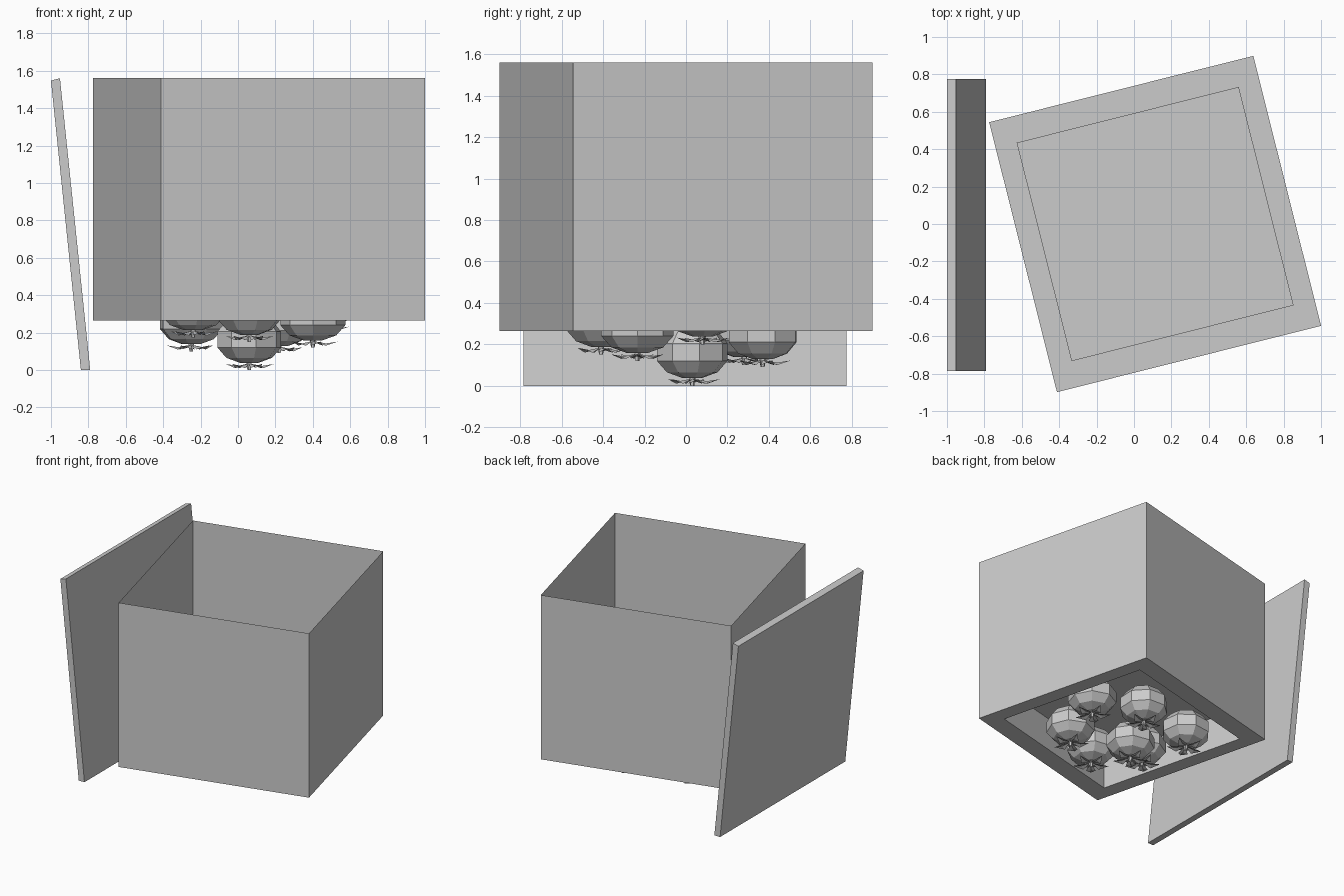
import bpy, bmesh, math
from mathutils import Matrix, Vector

if "Cube" in bpy.data.objects:
    bpy.data.objects.remove(bpy.data.objects["Cube"])


def finish(bm, name, matrix=None, recalc=True):
    if recalc:
        bmesh.ops.recalc_face_normals(bm, faces=bm.faces)
    me = bpy.data.meshes.new(name)
    bm.to_mesh(me)
    bm.free()
    ob = bpy.data.objects.new(name, me)
    bpy.context.collection.objects.link(ob)
    if matrix:
        ob.matrix_world = matrix
    return ob


def bridge(bm, a, b):
    n = len(a)
    for i in range(n):
        j = (i + 1) % n
        bm.faces.new((a[i], a[j], b[j], b[i]))


# upturned crate: outer walls, lower rim, recessed tray
bm = bmesh.new()
rings = []
for hx, hy, z in ((.728, .744, 1.56), (.728, .744, .265),
                  (.612, .602, .265), (.612, .602, .52)):
    rings.append([bm.verts.new((sx * hx, sy * hy, z))
                  for sx, sy in ((-1, -1), (1, -1), (1, 1), (-1, 1))])
for a, b in zip(rings, rings[1:]):
    bridge(bm, a, b)
bm.faces.new(rings[-1])
finish(bm, "crate", Matrix.Translation((.113, 0, 0)) @ Matrix.Rotation(math.radians(14.1), 4, 'Z'))

# leaning lid
bm = bmesh.new()
profile = ((-1, 1.547), (-.952, 1.56), (-.79, 0), (-.84, 0))
ends = [[bm.verts.new((x, y, z)) for x, z in profile] for y in (-.785, .775)]
bridge(bm, *ends)
for e in ends:
    bm.faces.new(e)
finish(bm, "lid")


# low-poly fruit hanging upside down, origin at the body middle
def fruit(name, loc, turn):
    m = Matrix.Translation(loc) @ Matrix.Rotation(math.radians(turn), 4, 'Z')
    bm = bmesh.new()
    n = 8
    loops = [[bm.verts.new((r * math.cos(i * math.tau / n), r * math.sin(i * math.tau / n), z))
              for i in range(n)]
             for r, z in ((.05, -.122), (.125, -.095), (.174, -.04), (.174, .045), (.12, .11))]
    for a, b in zip(loops, loops[1:]):
        bridge(bm, a, b)
    for loop, z in ((loops[0], -.115), (loops[-1], .13)):
        tip = bm.verts.new((0, 0, z))
        for i in range(n):
            bm.faces.new((loop[i], loop[(i + 1) % n], tip))
    finish(bm, name, m)
    # five folded leaves around the stalk
    bm = bmesh.new()
    for k in range(5):
        rot = Matrix.Rotation(k * math.tau / 5, 4, 'Z')
        root, left, ridge, right, tip = [bm.verts.new(rot @ Vector(p)) for p in (
            (0, 0, -.125), (.07, -.035, -.15), (.07, 0, -.138), (.07, .035, -.15), (.135, 0, -.128))]
        for f in ((root, left, ridge), (root, ridge, right), (left, tip, ridge), (ridge, tip, right)):
            bm.faces.new(f)
    bmesh.ops.create_cone(bm, segments=5, radius1=.01, radius2=.016, depth=.04,
                          matrix=Matrix.Translation((0, 0, -.14)))
    finish(bm, name + "_leaves", m, recalc=False)


for i, (x, y, z, turn) in enumerate((
        (.06, .03, .16, 12), (.46, .08, .36, 5), (.22, .37, .25, 20), (.40, -.235, .28, 0),
        (-.25, .28, .26, 30), (.06, -.41, .31, 15), (-.24, -.2, .335, 8))):
    fruit(f"fruit_{i + 1}", (x, y, z), turn)
